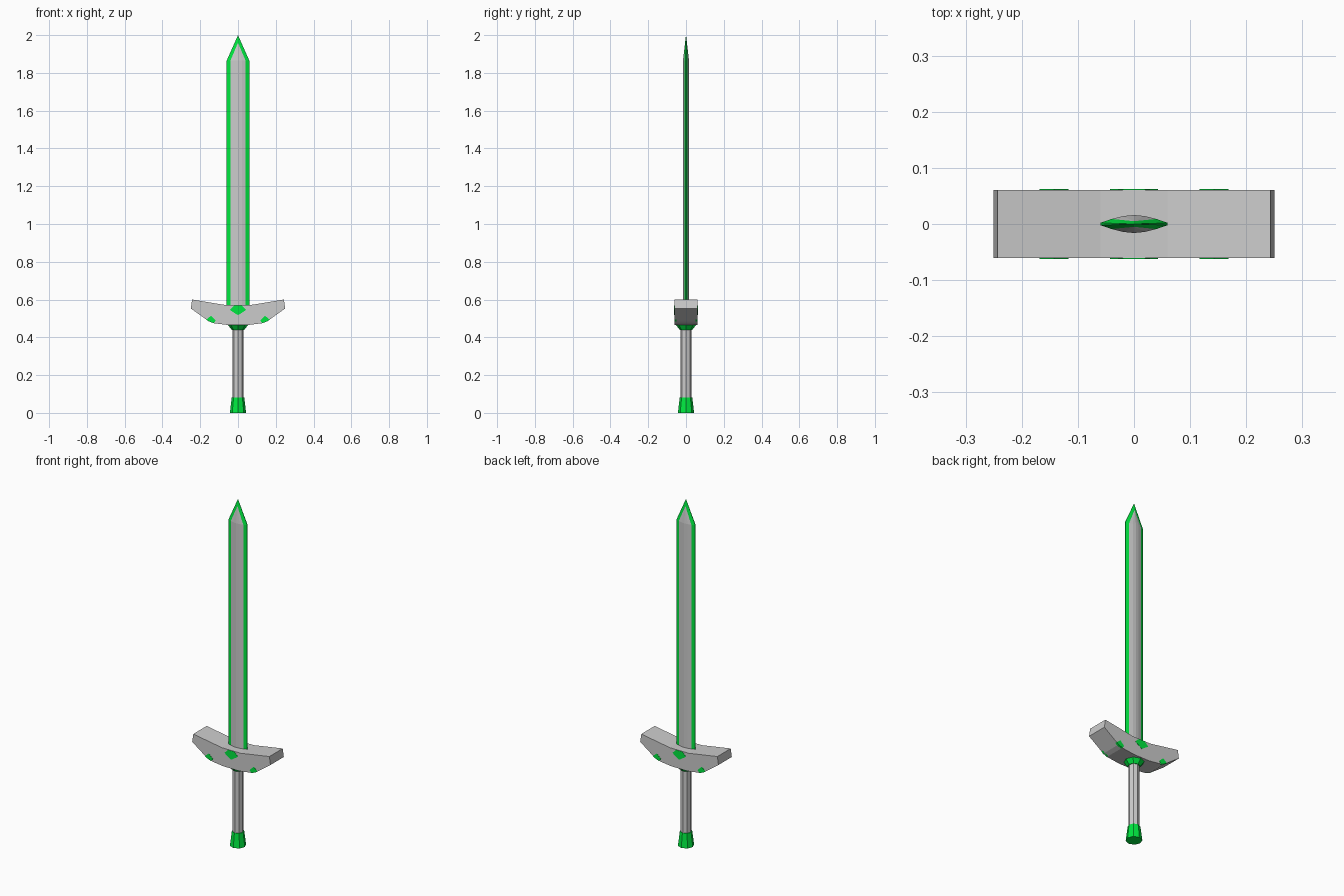
import bpy, bmesh, math

if "Cube" in bpy.data.objects:
    bpy.data.objects.remove(bpy.data.objects["Cube"])

green = bpy.data.materials.new("green")
green.diffuse_color = (0.0, 0.8, 0.05, 1)
green.use_nodes = True
green.node_tree.nodes["Principled BSDF"].inputs["Base Color"].default_value = green.diffuse_color


def finish(bm, name, mat=None):
    bmesh.ops.remove_doubles(bm, verts=bm.verts, dist=1e-5)
    bmesh.ops.recalc_face_normals(bm, faces=bm.faces)
    me = bpy.data.meshes.new(name)
    bm.to_mesh(me)
    bm.free()
    ob = bpy.data.objects.new(name, me)
    bpy.context.collection.objects.link(ob)
    if mat:
        me.materials.append(mat)
    return ob


def face(bm, *pts):
    bm.faces.new([bm.verts.new(p) for p in pts])


def prism(name, outline, y0, y1, mat=None):
    """Extrude an (x, z) outline along y."""
    bm = bmesh.new()
    f = bm.faces.new([bm.verts.new((x, y0, z)) for x, z in outline])
    ext = bmesh.ops.extrude_face_region(bm, geom=[f])["geom"]
    bmesh.ops.translate(bm, vec=(0, y1 - y0, 0),
                        verts=[v for v in ext if isinstance(v, bmesh.types.BMVert)])
    return finish(bm, name, mat)


def turned(name, z0, r0, z1, r1, mat=None):
    """Eight-sided tapered post."""
    bm = bmesh.new()
    rings = [[(r * math.cos(i * math.pi / 4), r * math.sin(i * math.pi / 4), z)
              for i in range(8)] for z, r in ((z0, r0), (z1, r1))]
    for i in range(8):
        j = (i + 1) % 8
        face(bm, rings[0][i], rings[0][j], rings[1][j], rings[1][i])
    face(bm, *rings[0])
    face(bm, *rings[1])
    return finish(bm, name, mat)


BASE, SHOULDER, TIP = 0.53, 1.865, 2.0

# Blade core: lens section running up to a point
section = [(-0.04, 0.009), (-0.02, 0.014), (0, 0.016), (0.02, 0.014), (0.04, 0.009)]
bm = bmesh.new()
for s in (-1, 1):
    apex = (0, s * 0.005, 1.96)
    for (xa, ya), (xb, yb) in zip(section, section[1:]):
        a, b = (xa, s * ya, SHOULDER), (xb, s * yb, SHOULDER)
        face(bm, (xa, s * ya, BASE), (xb, s * yb, BASE), b, a)
        face(bm, a, b, apex)
finish(bm, "blade_core")

# Blade edges: green bevels along both sides and the tip
bm = bmesh.new()
for mx in (-1, 1):
    for s in (-1, 1):
        inner, outer = (mx * 0.04, s * 0.009), (mx * 0.06, s * 0.002)
        face(bm, (*inner, BASE), (*outer, BASE), (*outer, SHOULDER), (*inner, SHOULDER))
        face(bm, (*inner, SHOULDER), (*outer, SHOULDER), (0, 0, TIP))
        face(bm, (*inner, SHOULDER), (0, 0, TIP), (0, s * 0.005, 1.96))
    a, b = (mx * 0.06, -0.002), (mx * 0.06, 0.002)
    face(bm, (*a, BASE), (*b, BASE), (*b, SHOULDER), (*a, SHOULDER))
    face(bm, (*a, SHOULDER), (*b, SHOULDER), (0, 0, TIP))
finish(bm, "blade_edges", green)

# Crossguard with upswept ends
half = [(0.05, 0.465), (0.13, 0.475), (0.155, 0.485), (0.25, 0.553), (0.243, 0.6), (0.06, 0.57)]
outline = half + [(-x, z) for x, z in reversed(half)]
prism("crossguard", outline, -0.061, 0.061)

# Gems set in the front and back of the guard
centre = [(-0.043, 0.545), (0, 0.517), (0.043, 0.545), (0.02, 0.568), (-0.02, 0.568)]
side = [(0.117, 0.489), (0.13, 0.475), (0.155, 0.485), (0.168, 0.494), (0.143, 0.514)]
for s, tag in ((-1, "front"), (1, "back")):
    prism("centre_gem_" + tag, centre, s * 0.05, s * 0.0625, green)
    for mx, lr in ((-1, "left"), (1, "right")):
        prism(f"side_gem_{tag}_{lr}", [(mx * x, z) for x, z in side],
              s * 0.05, s * 0.0622, green)

# Collar, grip and pommel
turned("collar", 0.44, 0.033, 0.468, 0.056, green)
turned("grip", 0.07, 0.029, 0.46, 0.029)
turned("pommel", 0.0, 0.043, 0.082, 0.033, green)
